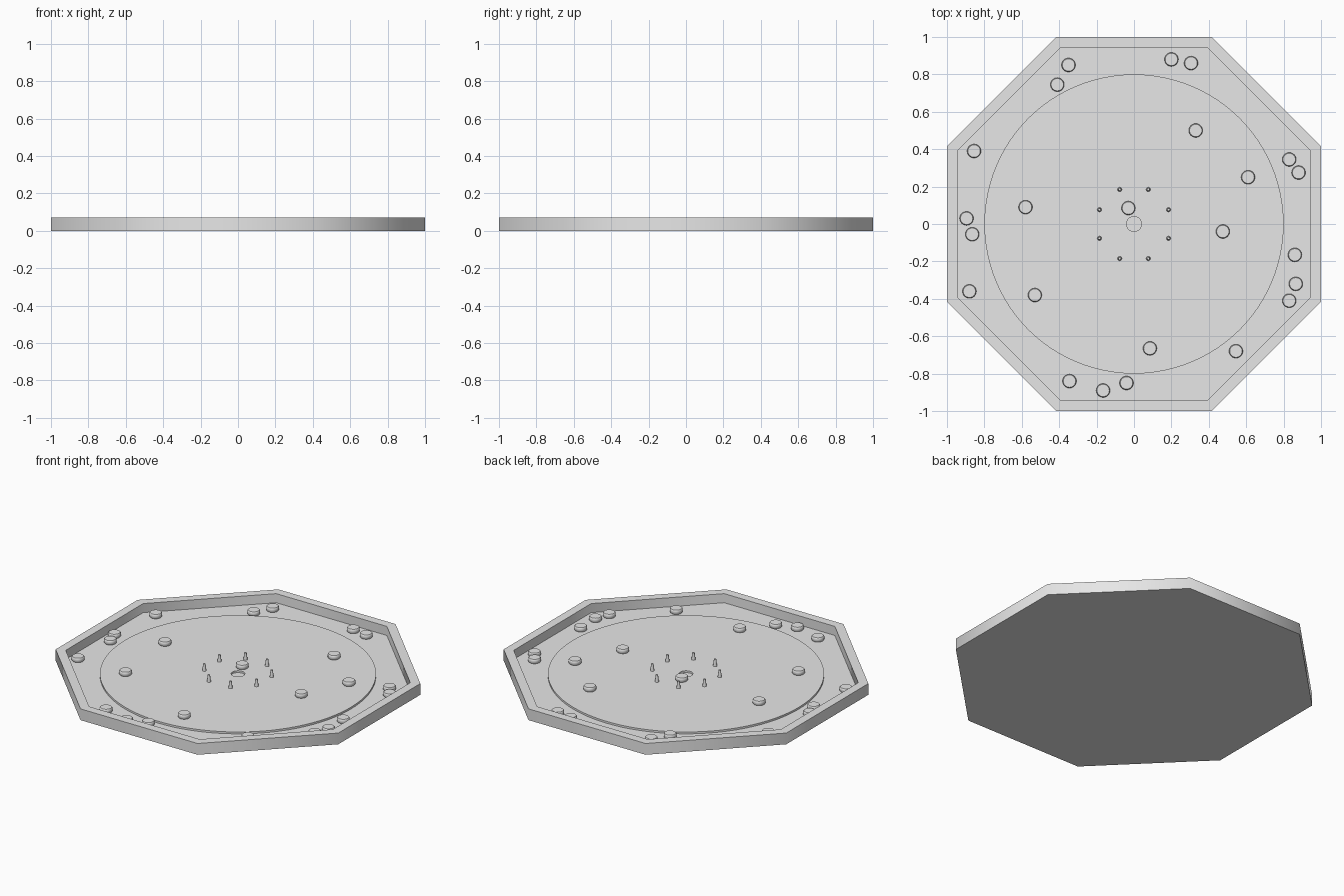
import bpy, bmesh
from math import pi, cos, sin, radians, hypot

cube = bpy.data.objects.get("Cube")
if cube:
    bpy.data.objects.remove(cube, do_unlink=True)

HEIGHT = 0.072
FLOOR = 0.014
TABLE = 0.026

material = bpy.data.materials.new("light grey")
material.use_nodes = True
grey = (0.8, 0.8, 0.8, 1)
material.diffuse_color = grey
material.node_tree.nodes["Principled BSDF"].inputs["Base Color"].default_value = grey


def lathe(name, profile, sides, turn=0.0, place=(0, 0, 0), smooth=50):
    """Revolve (radius, height) points around z; a zero radius closes the end."""
    bm = bmesh.new()
    rings = []
    for radius, z in profile:
        if radius == 0:
            rings.append([bm.verts.new((0, 0, z))] * sides)
        else:
            angles = [turn + 2 * pi * i / sides for i in range(sides)]
            rings.append([bm.verts.new((radius * cos(a), radius * sin(a), z)) for a in angles])
    for low, high in zip(rings, rings[1:]):
        for i in range(sides):
            j = (i + 1) % sides
            corners = dict.fromkeys((low[i], low[j], high[j], high[i]))
            bm.faces.new(list(corners))
    bmesh.ops.recalc_face_normals(bm, faces=bm.faces)
    mesh = bpy.data.meshes.new(name)
    bm.to_mesh(mesh)
    bm.free()
    mesh.materials.append(material)
    obj = bpy.data.objects.new(name, mesh)
    obj.location = place
    bpy.context.collection.objects.link(obj)
    bpy.ops.object.select_all(action="DESELECT")
    obj.select_set(True)
    bpy.context.view_layer.objects.active = obj
    bpy.ops.object.shade_smooth_by_angle(angle=radians(smooth))
    return obj


# Octagonal tray with its raised rail
corner = 1 / cos(pi / 8)
inner = 0.945 * corner
lathe("octagon_tray",
      [(0, 0), (corner, 0), (corner, HEIGHT), (inner, HEIGHT), (inner, FLOOR), (0, FLOOR)],
      8, turn=pi / 8)

# Round playing surface with the centre hole
lathe("playing_surface",
      [(0.04, FLOOR), (0.8, FLOOR), (0.8, TABLE), (0.04, TABLE), (0.04, FLOOR)], 96)

# Ring of tapered pegs
for i in range(8):
    a = pi / 8 + i * pi / 4
    lathe("peg", [(0, 0), (0.012, 0), (0.007, 0.044), (0, 0.044)], 12,
          place=(0.2 * cos(a), 0.2 * sin(a), TABLE))

# Discs on the playing surface and in the outer ditch
discs = [(-.35, .85), (-.41, .745), (.2, .88), (.305, .86), (.33, .5), (.61, .25),
         (.83, .345), (.88, .275), (-.855, .39), (-.895, .03), (-.865, -.055), (-.58, .09),
         (-.03, .085), (.475, -.04), (-.88, -.36), (-.53, -.38), (.085, -.665), (.545, -.68),
         (.86, -.165), (.865, -.32), (.83, -.41), (-.345, -.84), (-.165, -.89), (-.04, -.85)]
for x, y in discs:
    base = TABLE if hypot(x, y) < 0.8 else FLOOR
    lathe("disc",
          [(0, 0), (0.033, 0), (0.037, 0.005), (0.037, 0.023), (0.033, 0.028), (0, 0.028)],
          32, place=(x, y, base))
